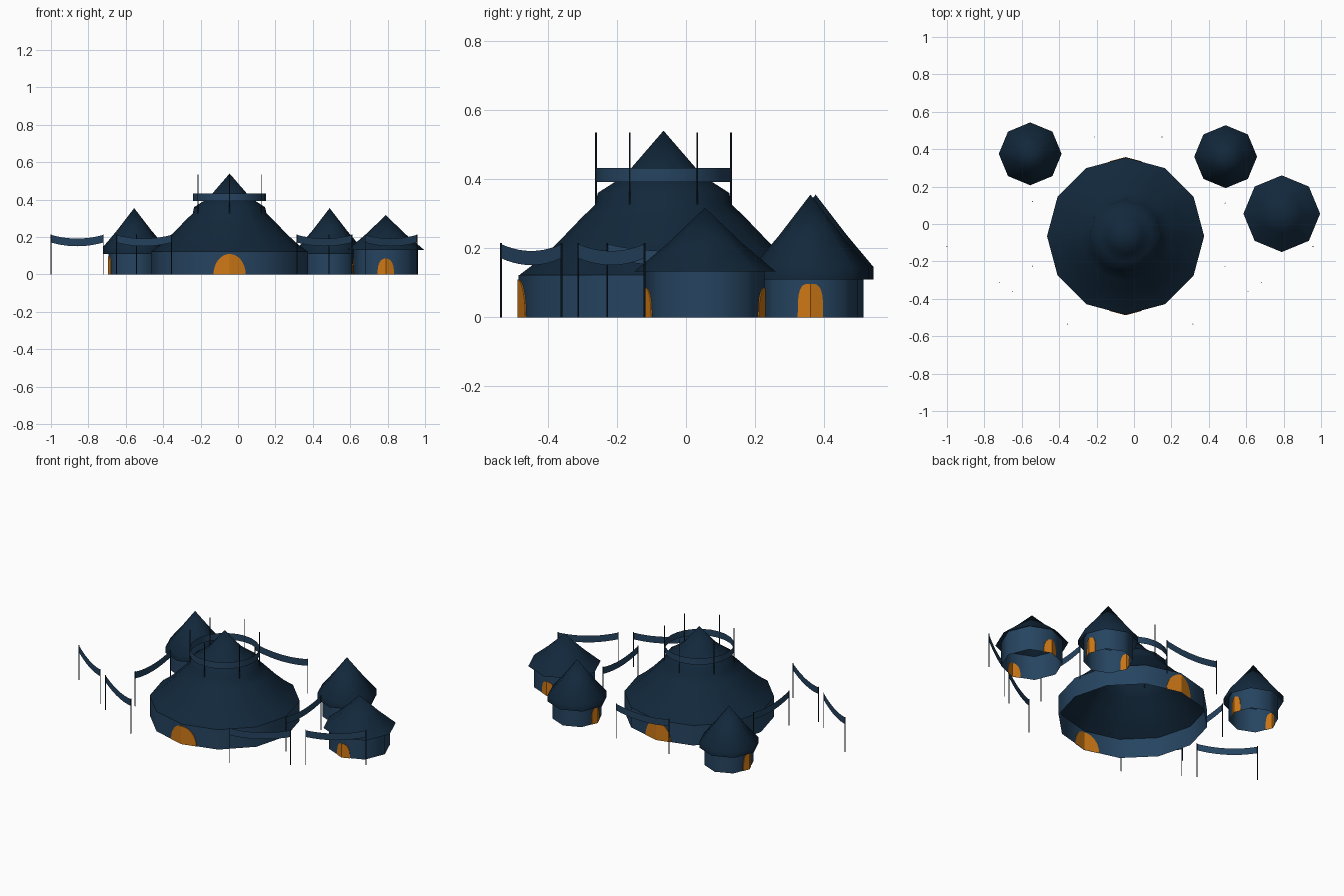
import bpy, math
from mathutils import Vector

if "Cube" in bpy.data.objects:
    bpy.data.objects.remove(bpy.data.objects["Cube"])


def material(name, rgb):
    m = bpy.data.materials.new(name)
    m.diffuse_color = (*rgb, 1)
    m.use_nodes = True
    m.node_tree.nodes["Principled BSDF"].inputs["Base Color"].default_value = m.diffuse_color
    return m


ROOF = material("dark navy canvas", (0.006, 0.021, 0.044))
WALL = material("blue canvas", (0.019, 0.058, 0.118))
DOOR = material("orange door", (0.62, 0.19, 0.008))
POLE = material("dark pole", (0.006, 0.017, 0.032))


def make(name, verts, faces, mat, smooth=True):
    me = bpy.data.meshes.new(name)
    me.from_pydata(verts, [], faces)
    me.materials.append(mat)
    ob = bpy.data.objects.new(name, me)
    bpy.context.collection.objects.link(ob)
    if smooth:
        bpy.ops.object.select_all(action='DESELECT')
        ob.select_set(True)
        bpy.context.view_layer.objects.active = ob
        bpy.ops.object.shade_smooth_by_angle(angle=math.radians(50))
    return ob


def lathe(name, centre, profile, sides, mat):
    """Revolve (radius, z) points; a zero radius closes to an apex."""
    verts, faces, rings = [], [], []
    for r, z in profile:
        n = sides if r > 0 else 1
        rings.append([len(verts) + i for i in range(n)])
        for i in range(n):
            a = 2 * math.pi * i / sides
            verts.append((centre[0] + r * math.cos(a), centre[1] + r * math.sin(a), z))
    for lo, hi in zip(rings, rings[1:]):
        for i in range(sides):
            j = (i + 1) % sides
            if len(hi) == 1:
                faces.append((lo[i], lo[j], hi[0]))
            else:
                faces.append((lo[i], lo[j], hi[j], hi[i]))
    return make(name, verts, faces, mat)


def door(name, centre, radius, sides, angle, width, height, power):
    """Arched door plate folded around the wall corner at the given angle."""
    cols, t = 16, 0.003
    out = Vector((math.cos(angle), math.sin(angle)))
    side = Vector((-out.y, out.x))
    verts, faces = [], []
    for i in range(cols + 1):
        u = -math.cos(math.pi * i / cols)
        s = u * width / 2
        top = max(0.0, 1 - abs(u) ** power) ** (1 / power) * height
        d = radius - abs(s) * math.tan(math.pi / sides)
        for off in (t, -t):
            p = Vector(centre) + out * (d + off) + side * s
            verts += [(p.x, p.y, 0), (p.x, p.y, top)]
    for i in range(cols):
        a, b = 4 * i, 4 * i + 4
        faces += [(a, b, b + 1, a + 1), (a + 2, a + 3, b + 3, b + 2), (a + 1, b + 1, b + 3, a + 3)]
    make(name, verts, faces, DOOR, False)


def pole(name, x, y, z0, z1, r=0.0025):
    bpy.ops.mesh.primitive_cylinder_add(vertices=6, radius=r, depth=z1 - z0,
                                        location=(x, y, (z0 + z1) / 2))
    ob = bpy.context.object
    ob.name = name
    ob.data.materials.append(POLE)


def banner(a, b):
    """Sagging cloth strip between two poles."""
    n, verts = 10, []
    for i in range(n + 1):
        t = i / n
        p = Vector(a).lerp(Vector(b), t)
        z = 0.212 - 0.02 * 4 * t * (1 - t)
        verts += [(p.x, p.y, z - 0.041), (p.x, p.y, z)]
    faces = [(2 * i, 2 * i + 2, 2 * i + 3, 2 * i + 1) for i in range(n)]
    make("banner", verts, faces, WALL)
    for p in (a, b):
        pole("banner_pole", p[0], p[1], 0, 0.215)


# Main tent
MAIN = (-0.045, -0.065)
lathe("main_wall", MAIN, [(0.42, 0), (0.42, 0.122)], 12, WALL)
lathe("main_roof", MAIN, [(0.42, 0.12), (0.365, 0.162), (0.31, 0.212), (0.24, 0.285), (0.197, 0.327),
                          (0.19, 0.36), (0.14, 0.392), (0.095, 0.43), (0, 0.54)], 12, ROOF)
for a in (-90, 90):
    door("main_door", MAIN, 0.42, 12, math.radians(a), 0.172, 0.11, 2)

# Ring of cloth on six poles around the main peak
lathe("crown_band", MAIN, [(0.195, 0.392), (0.195, 0.432)], 24, WALL)
for k in range(6):
    a = math.radians(30 + 60 * k)
    pole("crown_pole", MAIN[0] + 0.195 * math.cos(a), MAIN[1] + 0.195 * math.sin(a), 0.32, 0.535)

# Two back tents with a hanging valance, doors to left and right
for c in ((-0.555, 0.375), (0.49, 0.36)):
    lathe("back_tent_wall", c, [(0.138, 0), (0.138, 0.15)], 8, WALL)
    lathe("back_tent_roof", c, [(0.168, 0.11), (0.168, 0.145), (0.09, 0.238), (0, 0.355)], 8, ROOF)
    for a in (0, 180):
        door("back_tent_door", c, 0.138, 8, math.radians(a), 0.074, 0.097, 3.5)

# Right tent with wide eaves, doors to front and back
RIGHT = (0.79, 0.055)
lathe("right_tent_wall", RIGHT, [(0.172, 0), (0.172, 0.15)], 8, WALL)
lathe("right_tent_roof", RIGHT, [(0.205, 0.132), (0.11, 0.212), (0, 0.317)], 8, ROOF)
for a in (-90, 90):
    door("right_tent_door", RIGHT, 0.172, 8, math.radians(a), 0.088, 0.085, 2.5)

# Banners around the camp
for a, b in (((-1.0, -0.12), (-0.72, -0.312)), ((-0.65, -0.36), (-0.355, -0.535)),
             ((0.315, -0.535), (0.61, -0.36)), ((0.68, -0.312), (0.957, -0.12)),
             ((-0.543, 0.12), (-0.543, -0.225)), ((0.487, 0.112), (0.487, -0.228)),
             ((-0.21, 0.465), (0.15, 0.465))):
    banner(a, b)
